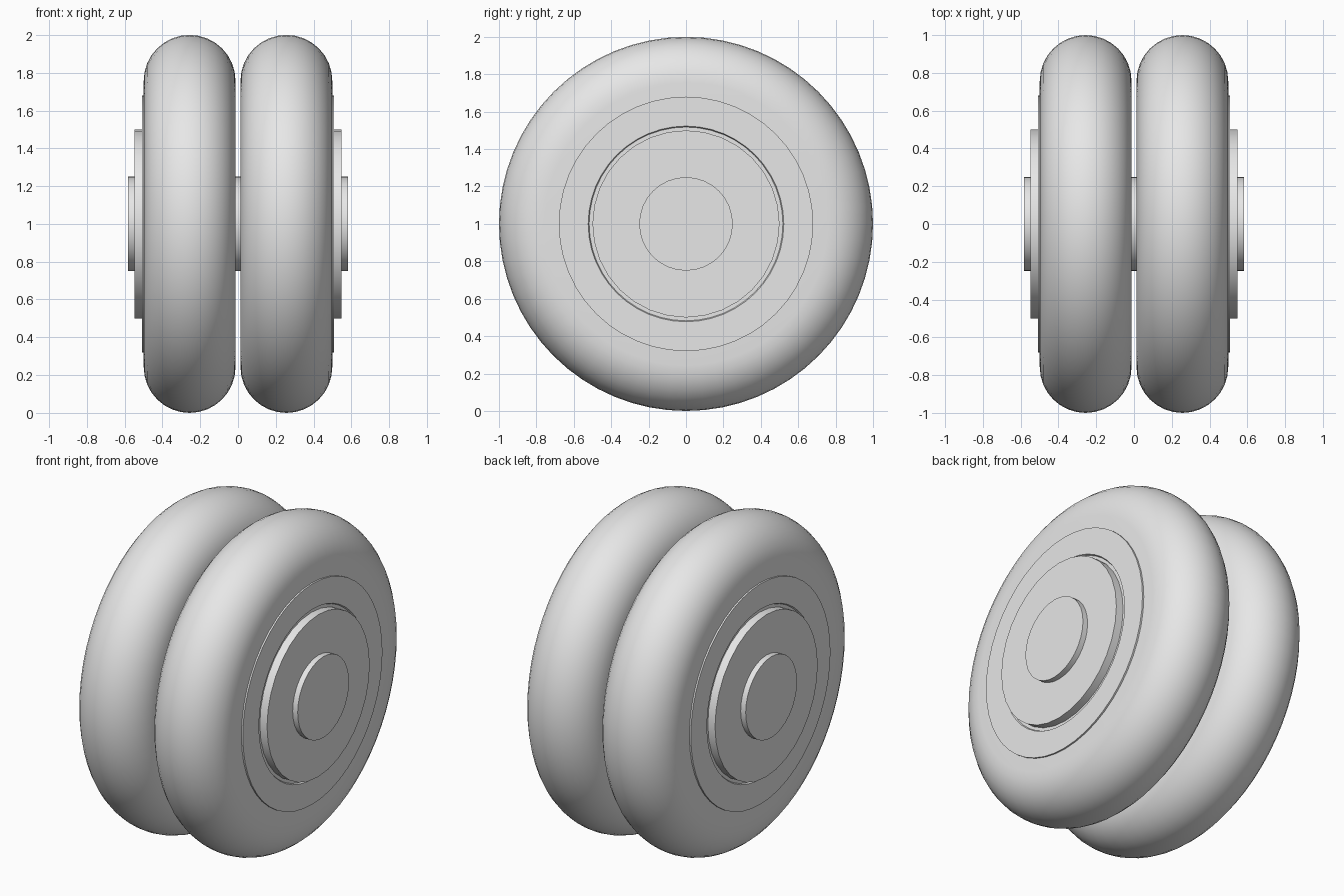
import bpy, bmesh, math

if "Cube" in bpy.data.objects:
    bpy.data.objects.remove(bpy.data.objects["Cube"])

grey = bpy.data.materials.new("plain grey")
grey.diffuse_color = (0.8, 0.8, 0.8, 1)
grey.use_nodes = True
grey.node_tree.nodes["Principled BSDF"].inputs["Base Color"].default_value = grey.diffuse_color


def lathe(name, profile, sides, side=1, closed=False):
    """Spin (x, radius) points about the x axis through z = 1."""
    bm = bmesh.new()
    rings = []
    for x, r in profile:
        rings.append([bm.verts.new((side * x,
                                    r * math.sin(2 * math.pi * i / sides),
                                    1 + r * math.cos(2 * math.pi * i / sides)))
                      for i in range(sides)])
    pairs = list(zip(rings, rings[1:]))
    if closed:
        pairs.append((rings[-1], rings[0]))
    else:
        bm.faces.new(rings[0])
        bm.faces.new(rings[-1])
    for a, b in pairs:
        for i in range(sides):
            j = (i + 1) % sides
            bm.faces.new((a[i], a[j], b[j], b[i]))
    bmesh.ops.recalc_face_normals(bm, faces=bm.faces[:])
    mesh = bpy.data.meshes.new(name)
    bm.to_mesh(mesh)
    bm.free()
    mesh.materials.append(grey)
    ob = bpy.data.objects.new(name, mesh)
    bpy.context.collection.objects.link(ob)
    bpy.ops.object.select_all(action='DESELECT')
    ob.select_set(True)
    bpy.context.view_layer.objects.active = ob
    bpy.ops.object.shade_smooth_by_angle(angle=math.radians(30))
    return ob


# Tyre cross-section: straight sidewalls and a half-round tread
MID, HALF = 0.256, 0.243
tyre = [(MID - HALF, 0.49)]
for k in range(17):
    a = math.pi * k / 16
    tyre.append((MID - HALF * math.cos(a), 1 - HALF + HALF * math.sin(a)))
tyre.append((MID + HALF, 0.49))

# Thin rim ring with a tapered bore
rim = [(0.45, 0.68), (0.509, 0.68), (0.509, 0.523), (0.46, 0.498)]

for label, s in (("left", -1), ("right", 1)):
    lathe(label + "_tyre", tyre, 64, s, closed=True)
    lathe(label + "_rim", rim, 48, s, closed=True)
    lathe(label + "_hub", [(0.015, 0.5), (0.548, 0.5)], 32, s)

# Axle through both wheels
lathe("axle", [(-0.582, 0.25), (0.582, 0.25)], 32)
